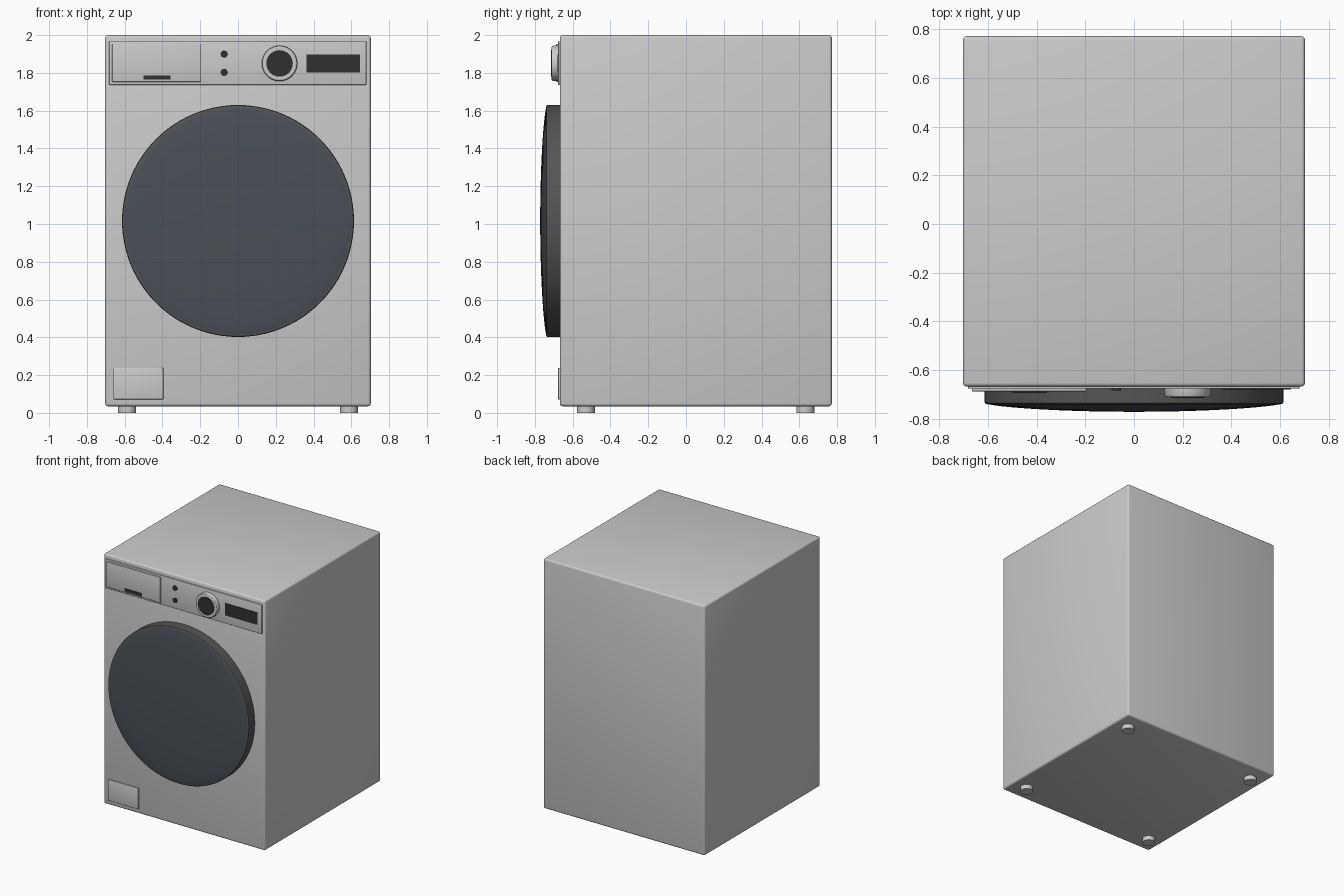
import bpy, bmesh, math
from mathutils import Matrix

if "Cube" in bpy.data.objects:
    bpy.data.objects.remove(bpy.data.objects["Cube"])

FRONT = -0.668  # y of the cabinet's front face


def material(name, rgb):
    m = bpy.data.materials.new(name)
    m.diffuse_color = (*rgb, 1)
    m.use_nodes = True
    m.node_tree.nodes["Principled BSDF"].inputs["Base Color"].default_value = m.diffuse_color
    return m


BLACK = material("black_plastic", (0.03, 0.03, 0.03))
RIM = material("dark_rim", (0.09, 0.09, 0.09))
GLASS = material("smoked_glass", (0.07, 0.08, 0.095))


def finish(name, bm, mat=None, angle=30):
    bmesh.ops.recalc_face_normals(bm, faces=bm.faces)
    me = bpy.data.meshes.new(name)
    bm.to_mesh(me)
    bm.free()
    ob = bpy.data.objects.new(name, me)
    bpy.context.collection.objects.link(ob)
    if mat:
        me.materials.append(mat)
    bpy.ops.object.select_all(action='DESELECT')
    ob.select_set(True)
    bpy.context.view_layer.objects.active = ob
    bpy.ops.object.shade_smooth_by_angle(angle=math.radians(angle))
    return ob


def box(name, x, y, z, bevel=0.0, mat=None):
    """Box from (min, max) pairs, optionally with rounded edges."""
    bm = bmesh.new()
    bmesh.ops.create_cube(bm, size=1)
    for v in bm.verts:
        v.co = [(a + b) / 2 + c * (b - a) for (a, b), c in zip((x, y, z), v.co)]
    if bevel:
        bmesh.ops.bevel(bm, geom=bm.edges[:], offset=bevel, segments=3,
                        profile=0.5, affect='EDGES')
    return finish(name, bm, mat)


def lathe(name, profile, x, z, steps=48, mat=None):
    """Spin (radius, y) points about an axis running front to back."""
    bm = bmesh.new()
    vs = [bm.verts.new((r, y, 0)) for r, y in profile]
    es = [bm.edges.new(p) for p in zip(vs, vs[1:])]
    bmesh.ops.spin(bm, geom=vs + es, cent=(0, 0, 0), axis=(0, 1, 0),
                   angle=math.tau, steps=steps)
    bmesh.ops.remove_doubles(bm, verts=bm.verts[:], dist=1e-5)
    bmesh.ops.translate(bm, verts=bm.verts[:], vec=(x, 0, z))
    return finish(name, bm, mat)


# Cabinet
box("cabinet", (-0.703, 0.703), (FRONT, 0.772), (0.035, 2.0), 0.015)

# Levelling feet
for side, x in (("left", -0.587), ("right", 0.587)):
    for end, y in (("front", -0.53), ("back", 0.632)):
        bm = bmesh.new()
        bmesh.ops.create_cone(bm, cap_ends=True, segments=32, radius1=0.047,
                              radius2=0.047, depth=0.045,
                              matrix=Matrix.Translation((x, y, 0.0225)))
        finish(f"{end}_{side}_foot", bm)

# Control panel and detergent drawer
box("control_panel", (-0.682, 0.68), (-0.677, -0.65), (1.737, 1.967), 0.003)
box("detergent_drawer", (-0.666, -0.195), (-0.688, -0.66), (1.753, 1.953), 0.003)
box("drawer_handle", (-0.5, -0.357), (-0.694, -0.68), (1.764, 1.786), 0, BLACK)

# Display, buttons and programme dial
box("display", (0.362, 0.645), (-0.681, -0.67), (1.803, 1.898), 0, BLACK)
for name, z in (("lower", 1.803), ("upper", 1.899)):
    lathe(name + "_button", [(0, -0.684), (0.019, -0.684), (0.019, -0.67), (0, -0.67)],
          -0.073, z, 32, BLACK)
lathe("dial", [(0, -0.712), (0.07, -0.712), (0.086, -0.712), (0.091, -0.709),
               (0.094, -0.703), (0.094, -0.67), (0, -0.67)], 0.22, 1.85)
lathe("dial_cap", [(0, -0.715), (0.07, -0.715), (0.07, -0.70), (0, -0.70)],
      0.22, 1.85, mat=BLACK)

# Door: rim ring and domed smoked glass
DOOR_Z = 1.016
lathe("door_rim", [(0, -0.66), (0.614, -0.66), (0.614, -0.733), (0.611, -0.738),
                   (0.602, -0.741), (0, -0.741)], 0, DOOR_Z, 96, RIM)
R, N = 0.604, 14
dome = []
for i in range(N + 1):
    t = math.pi / 2 * i / N
    dome.append((R * math.sin(t), -0.739 - 0.033 * math.cos(t) ** 1.4))
lathe("door_glass", dome + [(0, -0.739)], 0, DOOR_Z, 96, GLASS)

# Drain filter flap, low on the left
box("filter_flap", (-0.66, -0.395), (-0.677, -0.65), (0.072, 0.238), 0.003)
